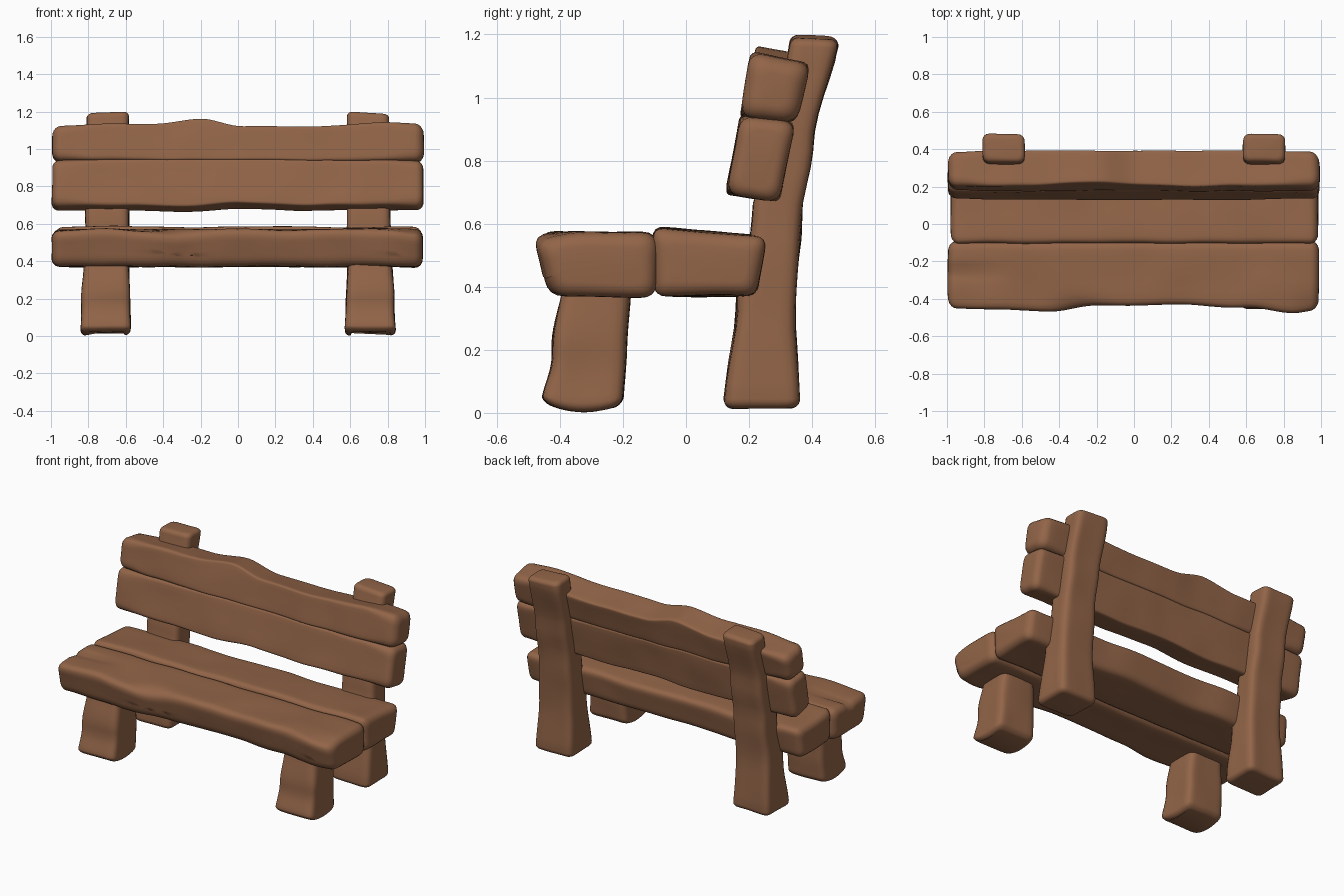
import bpy, math
from mathutils import Vector, noise

if "Cube" in bpy.data.objects:
    bpy.data.objects.remove(bpy.data.objects["Cube"])

wood = bpy.data.materials.new("brown wood")
wood.diffuse_color = (0.29, 0.13, 0.065, 1)
wood.use_nodes = True
wood.node_tree.nodes["Principled BSDF"].inputs["Base Color"].default_value = wood.diffuse_color


def interp(t, pts):
    """Smooth interpolation through (t, value) pairs."""
    if t <= pts[0][0]:
        return pts[0][1]
    for (a, va), (b, vb) in zip(pts, pts[1:]):
        if t <= b:
            k = (t - a) / (b - a)
            return va + (vb - va) * k * k * (3 - 2 * k)
    return pts[-1][1]


def ring(quad, inset, r, arc=4, seg=7):
    """Rounded outline of a four-cornered section."""
    p = [Vector(q) for q in quad]
    u = min(0.45, inset / (p[1] - p[0]).length)
    v = min(0.45, inset / (p[2] - p[1]).length)

    def at(a, b):
        return p[0].lerp(p[1], a).lerp(p[3].lerp(p[2], a), b)
    c = [at(u, v), at(1 - u, v), at(1 - u, 1 - v), at(u, 1 - v)]
    out = []
    for i in range(4):
        here, prev, nxt = c[i], c[i - 1], c[(i + 1) % 4]
        rr = max(r - inset * 0.5, 0.008)
        a = here + (prev - here).normalized() * rr
        b = here + (nxt - here).normalized() * rr
        for k in range(arc + 1):
            t = k / arc
            out.append(a * (1 - t) ** 2 + here * 2 * t * (1 - t) + b * t * t)
        e = nxt + (here - nxt).normalized() * rr
        out += [b.lerp(e, k / seg) for k in range(1, seg)]
    return out


def loft(name, lo, hi, section, place, end_r, radius, steps, deform=None):
    """Rounded bar swept from lo to hi, worn slightly uneven."""
    arc = [(end_r * (1 - math.sin(a)), end_r * (1 - math.cos(a)))
           for a in (math.pi / 2 * k / 5 for k in range(5, 0, -1))]
    stations = [(lo + o, i) for o, i in arc]
    span = hi - lo - 2 * end_r
    stations += [(lo + end_r + span * k / steps, 0) for k in range(steps + 1)]
    stations += [(hi - o, i) for o, i in reversed(arc)]
    verts, faces = [], []
    for t, inset in stations:
        for q in ring(section(t), inset, radius(t)):
            v = place(t, q)
            if deform:
                v = deform(v)
            verts.append(v + noise.noise_vector(v * 5) * 0.006)
    n = len(verts) // len(stations)
    for s in range(len(stations) - 1):
        for k in range(n):
            a, b = s * n + k, s * n + (k + 1) % n
            faces.append((a, b, b + n, a + n))
    faces.append(tuple(reversed(range(n))))
    faces.append(tuple(range(len(verts) - n, len(verts))))
    me = bpy.data.meshes.new(name)
    me.from_pydata([v[:] for v in verts], [], faces)
    me.materials.append(wood)
    ob = bpy.data.objects.new(name, me)
    bpy.context.collection.objects.link(ob)
    bpy.ops.object.select_all(action='DESELECT')
    ob.select_set(True)
    bpy.context.view_layer.objects.active = ob
    bpy.ops.object.mode_set(mode='EDIT')
    bpy.ops.mesh.select_all(action='SELECT')
    bpy.ops.mesh.normals_make_consistent(inside=False)
    bpy.ops.object.mode_set(mode='OBJECT')
    bpy.ops.object.shade_smooth_by_angle(angle=math.radians(50))
    return ob


def along_x(t, q):
    return Vector((t, q.x, q.y))


# Seat planks
def seat_front(x):
    f = interp(x, [(-1, -.46), (-.45, -.475), (-.2, -.445), (.2, -.44),
                   (.6, -.455), (.85, -.485), (1, -.465)])
    top = interp(x, [(-1, .565), (-.7, .575), (-.55, .565), (-.2, .575), (.3, .568), (.85, .58), (1, .575)])
    return [(f + .045, .372), (-.095, .368), (-.09, .572), (f, top)]


def seat_wear(v):
    if v.z > .45:
        # Split at the left end, chipped front edge and worn right corner
        v.z -= .03 * math.exp(-((v.y + .27) / .02) ** 2) * interp(v.x, [(-.95, 1), (-.6, 0)])
        v.z -= .035 * math.exp(-((v.x + .3) / .13) ** 2 - ((v.y + .47) / .06) ** 2)
        v.z -= .025 * math.exp(-((v.x - .95) / .15) ** 2 - ((v.y + .46) / .08) ** 2)
    return v


def seat_back(x):
    b = .235 + .008 * math.sin(x * 9)
    return [(-.10, .372), (b - .02, .37), (b + .015, .56), (-.105, .588 + .004 * math.sin(x * 7))]


loft("seat_front_plank", -.995, .99, seat_front, along_x, .045, lambda x: .05, 60, seat_wear)
loft("seat_back_plank", -.98, .985, seat_back, along_x, .045, lambda x: .04, 50)


# Backrest planks, which join flush in the middle and part at the ends
def back_low(x):
    z = interp(x, [(-1, .685), (-.6, .69), (-.3, .682), (0, .70), (.35, .69), (.8, .69), (1, .685)])
    return [(.128, z + .01), (.30, z - .022), (.347, .925), (.174, .945)]


def back_high(x):
    z = interp(x, [(-1, 1.13), (-.45, 1.135), (-.2, 1.162), (.03, 1.118),
                   (.35, 1.115), (.8, 1.14), (1, 1.138)])
    y = interp(x, [(-.6, 0), (-.2, .02), (.3, 0)])
    return [(.174, .94), (.347, .92), (.395, z - .03), (.202 + y, z + .005)]


def back_radius(x):
    return interp(abs(x), [(.35, .015), (.75, .025), (.98, .05)])


loft("backrest_lower_plank", -.995, .99, back_low, along_x, .04, back_radius, 60)
loft("backrest_upper_plank", -.995, .995, back_high, along_x, .05, back_radius, 60)


# Legs: table of height, inner x, outer x, front y, back y
def leg(name, side, rows, lo, hi, slope):
    def section(z):
        a, b, f, k = (interp(z, [(r[0], r[i]) for r in rows]) for i in range(1, 5))
        return [(side * a, f), (side * b, f), (side * b, k), (side * a, k)]

    def cut(v):
        return slope(v, abs(v.x))
    loft(name, lo, hi, section, lambda z, q: Vector((q.x, q.y, z)),
         .03, lambda z: .042, 20, cut)


def front_slope(v, ax):
    # Foot is slightly domed underneath
    if v.z < .15:
        v.z += (1 - v.z / .15) * .03 * min(1, ((v.y + .32) / .13) ** 2)
    return v


def rear_slope(v, ax):
    # Top end slants outward and backward
    if v.z > 1.1:
        v.z -= (v.z - 1.1) / .1 * (.06 * (ax - .6) + .06 * (v.y - .34))
    return v


front_rows = [(0, .572, .845, -.46, -.20), (.2, .578, .835, -.425, -.19), (.45, .59, .82, -.385, -.175)]
rear_rows = [(.02, .572, .84, .12, .362), (.35, .582, .825, .162, .346), (.62, .583, .815, .208, .367),
             (.85, .583, .812, .262, .405), (1.2, .583, .81, .328, .483)]
for label, side in (("left", -1), ("right", 1)):
    leg(label + "_front_leg", side, front_rows, .003, .45, front_slope)
    leg(label + "_rear_leg", side, rear_rows, .015, 1.203, rear_slope)
